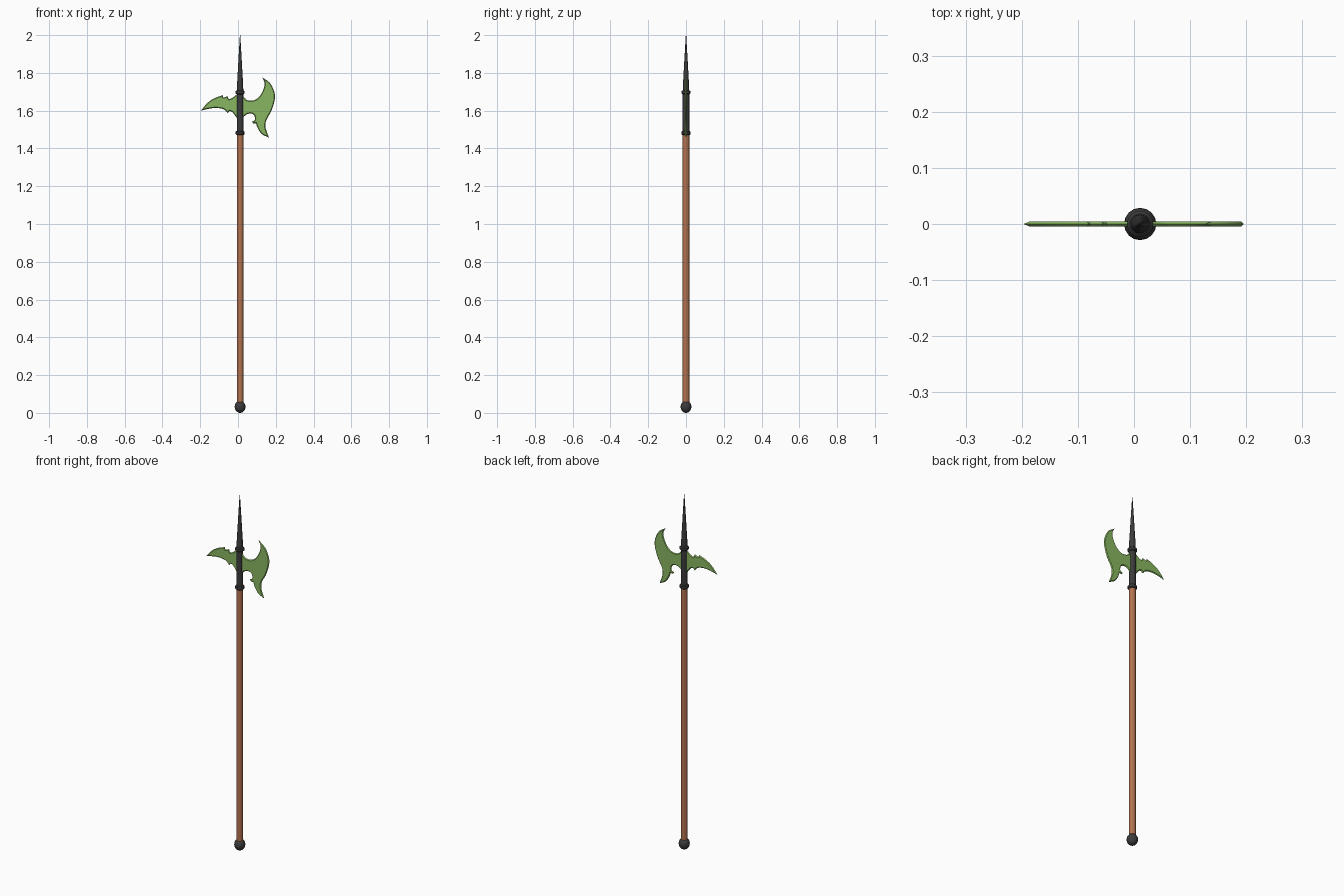
import bpy, bmesh, math
from mathutils import Vector
from mathutils.geometry import interpolate_bezier

if "Cube" in bpy.data.objects:
    bpy.data.objects.remove(bpy.data.objects["Cube"])

CX = 0.011  # shaft axis


def material(name, rgb):
    m = bpy.data.materials.new(name)
    m.diffuse_color = (*rgb, 1)
    m.use_nodes = True
    m.node_tree.nodes["Principled BSDF"].inputs["Base Color"].default_value = m.diffuse_color
    return m


WOOD = material("wood", (0.45, 0.17, 0.08))
IRON = material("dark_iron", (0.045, 0.045, 0.045))
GREEN = material("green_metal", (0.25, 0.47, 0.12))


def finish(name, bm, mat, angle=35):
    bmesh.ops.recalc_face_normals(bm, faces=bm.faces)
    me = bpy.data.meshes.new(name)
    bm.to_mesh(me)
    bm.free()
    ob = bpy.data.objects.new(name, me)
    bpy.context.collection.objects.link(ob)
    me.materials.append(mat)
    bpy.ops.object.select_all(action='DESELECT')
    ob.select_set(True)
    bpy.context.view_layer.objects.active = ob
    bpy.ops.object.shade_smooth_by_angle(angle=math.radians(angle))
    return ob


def lathe(name, profile, mat, n=16):
    """Solid of revolution from (radius, z) pairs, closed at both ends."""
    bm = bmesh.new()
    rings = [[bm.verts.new((CX + r * math.cos(2 * math.pi * i / n),
                            r * math.sin(2 * math.pi * i / n), z))
              for i in range(n)] for r, z in profile]
    for a, b in zip(rings, rings[1:]):
        for i in range(n):
            j = (i + 1) % n
            bm.faces.new((a[i], a[j], b[j], b[i]))
    bm.faces.new(rings[0])
    bm.faces.new(rings[-1])
    return finish(name, bm, mat)


# Round parts along the pole
lathe("shaft", [(0.0175, 0.04), (0.0175, 1.49)], WOOD)
lathe("pommel", [(max(0.0288 * math.sin(t), 0.001), 0.032 - 0.032 * math.cos(t))
                 for t in [math.pi * k / 10 for k in range(11)]], IRON)
lathe("socket", [(0.0175, 1.47), (0.0175, 1.70)], IRON)
for name, z, r in (("lower_ring", 1.482, 0.0235), ("upper_ring", 1.697, 0.0235)):
    lathe(name, [(r - .005, z - .011), (r, z - .006), (r, z + .006), (r - .005, z + .011)], IRON)
lathe("spike", [(0.0175, 1.69), (0.0165, 1.73), (0.012, 1.81), (0.007, 1.90), (0.001, 2.0)], IRON)

# Blade outline, clockwise: smooth runs that meet at sharp corners
RUNS = [
    [(-.197, 1.60), (-.16, 1.643), (-.12, 1.668), (-.08, 1.682)],
    [(-.08, 1.682), (-.078, 1.67), (-.055, 1.677)],
    [(-.055, 1.677), (-.048, 1.662), (-.03, 1.668), (-.012, 1.683)],
    [(-.012, 1.683), (.03, 1.672)],
    [(.03, 1.672), (.05, 1.655), (.085, 1.655), (.115, 1.677), (.137, 1.72), (.14, 1.75), (.127, 1.777)],
    [(.127, 1.777), (.168, 1.748), (.192, 1.70), (.194, 1.655), (.175, 1.595),
     (.15, 1.55), (.146, 1.51), (.164, 1.457)],
    [(.164, 1.457), (.125, 1.477), (.103, 1.51), (.096, 1.533)],
    [(.096, 1.533), (.082, 1.532), (.074, 1.542)],
    [(.074, 1.542), (.089, 1.551), (.086, 1.575), (.068, 1.585), (.045, 1.58), (.025, 1.563)],
    [(.025, 1.563), (-.008, 1.563)],
    [(-.008, 1.563), (-.03, 1.592), (-.045, 1.598)],
    [(-.045, 1.598), (-.055, 1.587)],
    [(-.055, 1.587), (-.075, 1.607), (-.11, 1.614), (-.15, 1.611), (-.197, 1.60)],
]


def smooth_run(run):
    p = [Vector(q) for q in run]
    if len(p) == 2:
        return p[:1]
    e = [2 * p[0] - p[1]] + p + [2 * p[-1] - p[-2]]
    out = []
    for a, b, c, d in zip(e, e[1:], e[2:], e[3:]):
        out += [v.to_2d() for v in interpolate_bezier(b, b + (c - a) / 6, c - (d - b) / 6, c, 4)[:-1]]
    return out


outline = [v for run in RUNS for v in smooth_run(run)]


def inset(pts, d):
    """Move each point inwards, with the mitre length limited at the tips."""
    res = []
    for i, p in enumerate(pts):
        a = (p - pts[i - 1]).normalized()
        b = (pts[(i + 1) % len(pts)] - p).normalized()
        na, nb = Vector((a.y, -a.x)), Vector((b.y, -b.x))
        m = (na + nb).normalized()
        res.append(p + m * min(d / max(m.dot(na), 0.1), 3 * d))
    return res


# Blade: sharp rim at mid thickness, bevelled to flat faces on both sides
bm = bmesh.new()
rim = [bm.verts.new((p.x, 0, p.y)) for p in outline]
N = len(rim)
for y in (-0.0045, 0.0045):
    face = [bm.verts.new((p.x, y, p.y)) for p in inset(outline, 0.0045)]
    bm.faces.new(face)
    for i in range(N):
        j = (i + 1) % N
        bm.faces.new((rim[i], rim[j], face[j], face[i]))
finish("axe_blade", bm, GREEN, 20)
